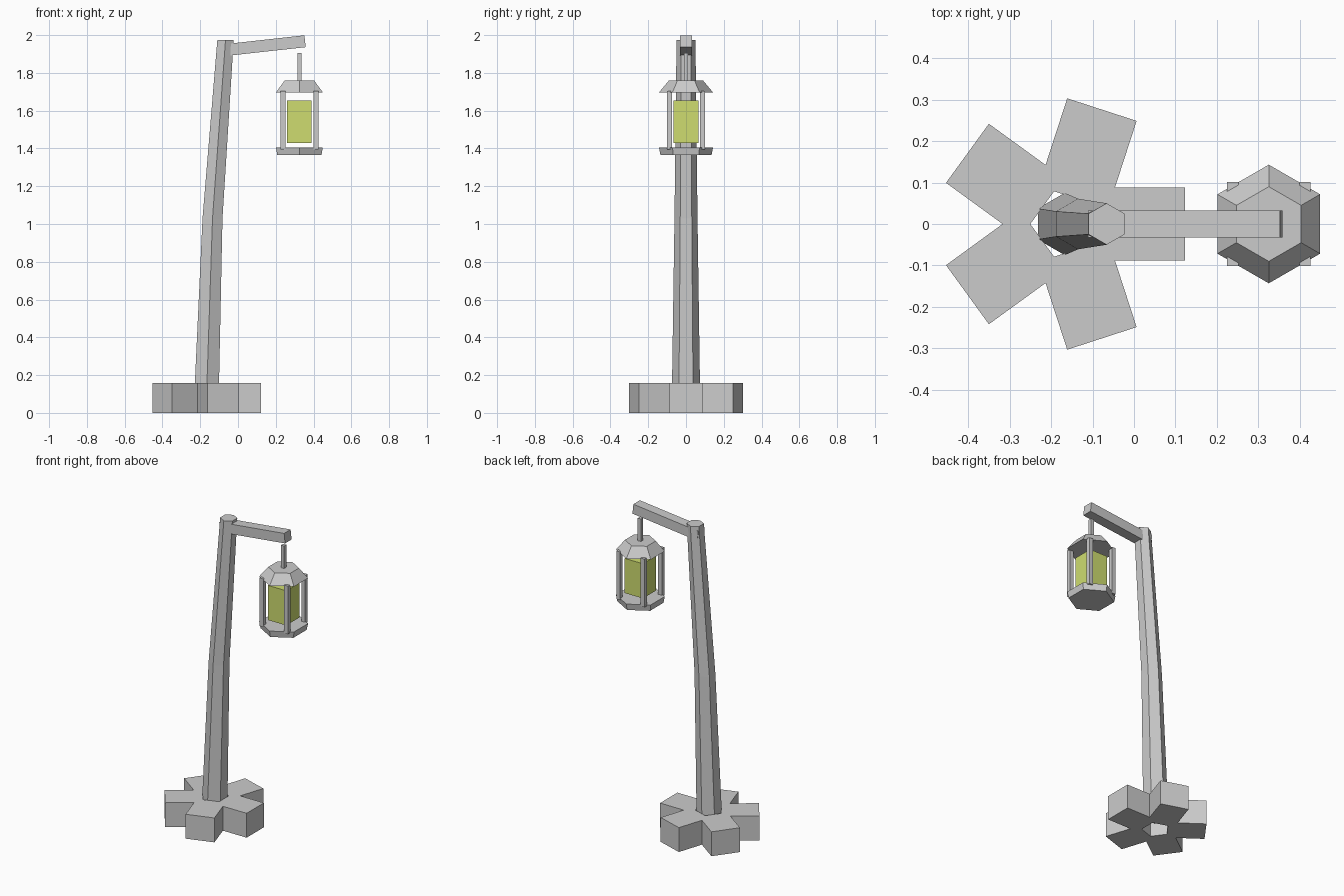
import bpy, bmesh
from math import cos, sin, pi, radians, atan2
from mathutils import Matrix

if "Cube" in bpy.data.objects:
    bpy.data.objects.remove(bpy.data.objects["Cube"])


def make(name, verts, faces, mat=None):
    bm = bmesh.new()
    vs = [bm.verts.new(v) for v in verts]
    for f in faces:
        bm.faces.new([vs[i] for i in f])
    bmesh.ops.recalc_face_normals(bm, faces=bm.faces)
    me = bpy.data.meshes.new(name)
    bm.to_mesh(me)
    bm.free()
    if mat:
        me.materials.append(mat)
    ob = bpy.data.objects.new(name, me)
    bpy.context.collection.objects.link(ob)
    return ob


def hex_loft(name, rings):
    """Six-sided loft through rings of (centre x, z, radius), corners on +-y."""
    verts = [(x + r * cos(pi / 6 + k * pi / 3), r * sin(pi / 6 + k * pi / 3), z)
             for x, z, r in rings for k in range(6)]
    faces = [(6 * i + k, 6 * i + (k + 1) % 6, 6 * i + 6 + (k + 1) % 6, 6 * i + 6 + k)
             for i in range(len(rings) - 1) for k in range(6)]
    n = len(verts)
    faces += [tuple(range(6)), tuple(range(n - 6, n))]
    return make(name, verts, faces)


def box(name, centre, size, tilt=0, mat=None):
    bm = bmesh.new()
    bmesh.ops.create_cube(bm, size=1, matrix=Matrix.Translation(centre)
                          @ Matrix.Rotation(tilt, 4, 'Y') @ Matrix.Diagonal((*size, 1)))
    me = bpy.data.meshes.new(name)
    bm.to_mesh(me)
    bm.free()
    if mat:
        me.materials.append(mat)
    ob = bpy.data.objects.new(name, me)
    bpy.context.collection.objects.link(ob)
    return ob


# Star-shaped foot: five stone blocks around a pentagonal hole
BX, HW, R_OUT, R_HOLE, H = -0.167, 0.088, 0.29, 0.083, 0.157
verts, faces = [], []
for k in range(5):
    a = k * radians(72)
    s = radians(36)
    notch = HW / sin(s)
    tip_r, tip_a = (R_OUT ** 2 + HW ** 2) ** 0.5, atan2(HW, R_OUT)
    # hole corner, notch, block tip right, block tip left
    for r, t in ((R_HOLE, a - s), (notch, a - s), (tip_r, a - tip_a), (tip_r, a + tip_a)):
        for z in (0, H):
            verts.append((BX + r * cos(t), r * sin(t), z))
    o, n = 8 * k, 8 * ((k + 1) % 5)
    for z in (0, 1):
        faces.append((o + z, o + 2 + z, o + 4 + z, o + 6 + z, n + 2 + z, n + z))
    for p, q in ((o + 2, o + 4), (o + 4, o + 6), (o + 6, n + 2), (o, n)):
        faces.append((p, q, q + 1, p + 1))
make("foot", verts, faces)

# Bent tapering pole and the arm
hex_loft("pole", [(-0.167, 0.08, 0.075), (-0.135, 1.03, 0.061), (-0.066, 1.975, 0.05)])
box("arm", (0.124, 0, 1.942), (0.465, 0.066, 0.063), -0.11)

# Lantern
LX = 0.325
box("hanger", (LX, 0, 1.83), (0.022, 0.022, 0.15))
hex_loft("lantern_roof", [(LX, 1.697, 0.143), (LX, 1.76, 0.09)])
hex_loft("lantern_floor", [(LX, 1.364, 0.135), (LX, 1.405, 0.143)])
for sx in (-1, 1):
    for sy in (-1, 1):
        box("lantern_post", (LX + sx * 0.087, sy * 0.088, 1.55), (0.027, 0.027, 0.31))

glow = bpy.data.materials.new("glow")
glow.diffuse_color = (0.62, 0.72, 0.16, 1)
glow.use_nodes = True
glow.node_tree.nodes["Principled BSDF"].inputs["Base Color"].default_value = glow.diffuse_color
box("lantern_light", (LX, 0, 1.541), (0.13, 0.133, 0.223), mat=glow)
